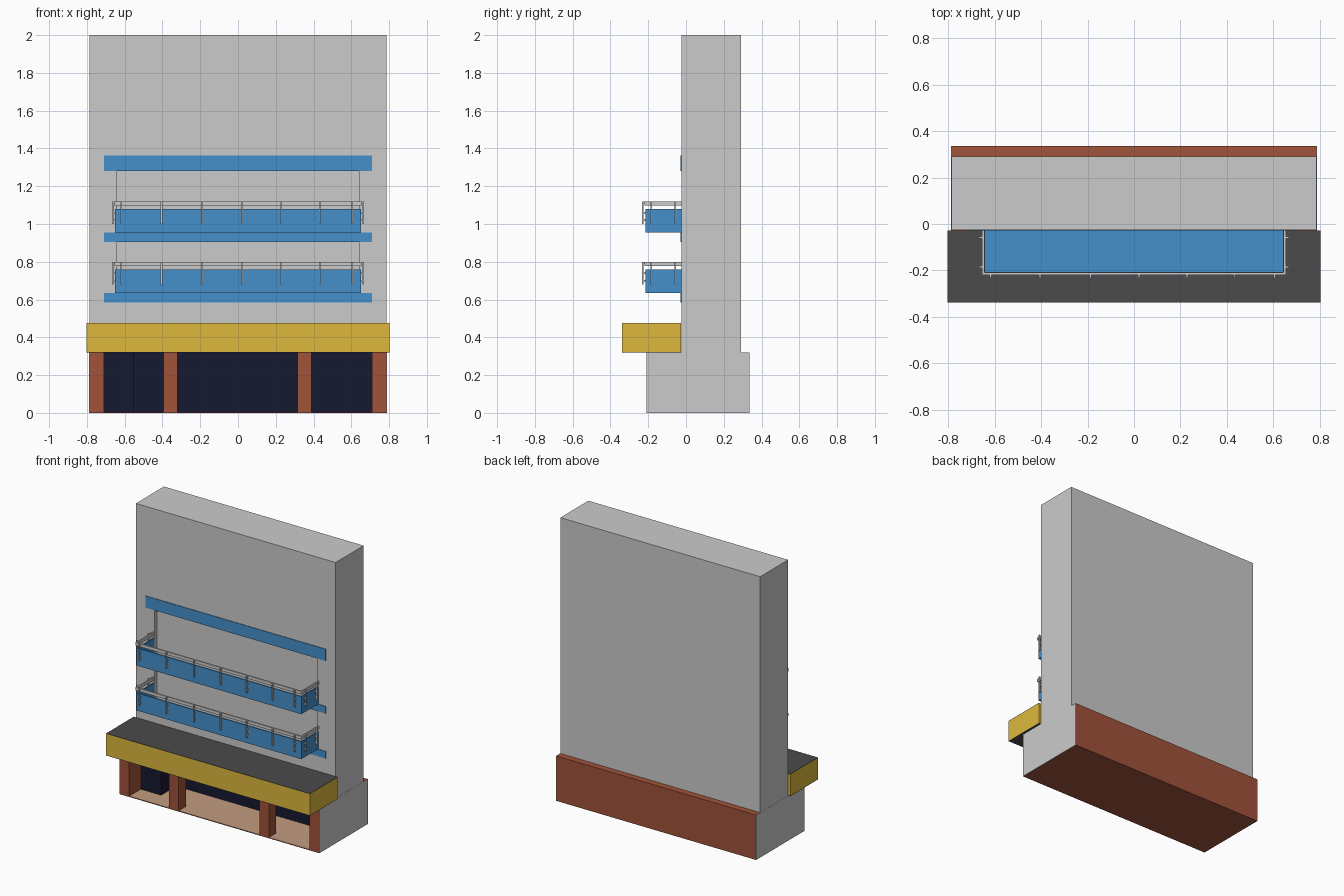
import bpy, bmesh

if "Cube" in bpy.data.objects:
    bpy.data.objects.remove(bpy.data.objects["Cube"])


def material(name, r, g, b):
    m = bpy.data.materials.new(name)
    m.diffuse_color = (r, g, b, 1)
    m.use_nodes = True
    m.node_tree.nodes["Principled BSDF"].inputs["Base Color"].default_value = m.diffuse_color
    return m


BLUE = material("blue_paint", .06, .28, .60)
BRICK = material("brick_red", .35, .085, .042)
YELLOW = material("yellow_sign", .72, .48, .045)
NAVY = material("dark_glass", .008, .009, .03)
DARK = material("dark_roof", .07, .07, .07)
TAN = material("tan_floor", .54, .33, .22)


def boxes(name, specs, mat=None):
    """One object from boxes given as (x0, x1, y0, y1, z0, z1)."""
    bm = bmesh.new()
    for x0, x1, y0, y1, z0, z1 in specs:
        verts = bmesh.ops.create_cube(bm, size=1)["verts"]
        for v in verts:
            v.co.x = x1 if v.co.x > 0 else x0
            v.co.y = y1 if v.co.y > 0 else y0
            v.co.z = z1 if v.co.z > 0 else z0
    me = bpy.data.meshes.new(name)
    bm.to_mesh(me)
    bm.free()
    ob = bpy.data.objects.new(name, me)
    bpy.context.collection.objects.link(ob)
    if mat:
        me.materials.append(mat)
    return ob


W = 0.787       # half width of the building
FACE = -0.025   # front plane of the tower

# Tower with two shallow recessed openings behind the balconies
tower = boxes("tower", [(-W, W, FACE, .29, .32, 2)])
cutter = boxes("recess_cutter", [(-.64, .64, -.1, .005, .635, .905),
                                 (-.64, .64, -.1, .005, .955, 1.28)])
cutter.hide_render = True
cutter.hide_set(True)
cut = tower.modifiers.new("recesses", 'BOOLEAN')
cut.operation = 'DIFFERENCE'
cut.solver = 'EXACT'
cut.object = cutter

# Blue bands on the facade
boxes("facade_bands", [(-.71, .71, FACE - .004, FACE + .001, z0, z1)
                       for z0, z1 in ((.585, .635), (.905, .955), (1.28, 1.363))], BLUE)

# Ground floor: brick back, base, side walls and pillars
boxes("brick_back", [(-W, W, .095, .336, .004, .32)], BRICK)
boxes("brick_base", [(-W, W, -.21, .336, 0, .004)], BRICK)
boxes("brick_side_walls", [(-W, -.71, -.21, .095, .004, .32),
                           (.71, W, -.21, .095, .004, .32)], BRICK)
boxes("brick_pillars", [(x, x + .075, -.21, -.13, .004, .32) for x in (-.395, .315)], BRICK)
boxes("grey_side_panels", [(s * W - .001, s * W + .001, -.21, .336, 0, .32) for s in (-1, 1)])
boxes("shop_floor", [(-.71, .71, -.21, .095, .004, .006)], TAN)
boxes("shop_back_wall", [(-.71, .71, .09, .095, .006, .32)], NAVY)
boxes("shop_entrance_block", [(-.71, -.55, -.08, .09, .006, .32)], NAVY)

# Sign canopy with dark top and underside
boxes("canopy_sign", [(-.803, .803, -.338, -.027, .323, .475)], YELLOW)
boxes("canopy_roof", [(-.803, .803, -.338, -.027, .475, .477),
                      (-.803, .803, -.338, -.027, .32, .323)], DARK)

# Balconies: open trays with railings bracketed outside the parapet
POSTS_X = (-.618, -.405, -.188, .022, .228, .432, .605)
POSTS_Y = (-.185, -.058)
T = .004        # half thickness of railing bars
for label, z in (("lower", .635), ("upper", .955)):
    top = z + .125
    boxes(label + "_balcony_parapet", [
        (-.65, .65, -.215, -.207, z, top),
        (-.65, -.642, -.207, FACE, z, top),
        (.642, .65, -.207, FACE, z, top),
        (-.642, .642, -.207, FACE, z, z + .008)], BLUE)

    r0, r1 = z + .143, z + .165
    bars = [(-.655, .655, -.22, -.21, r0, r1)]
    bars += [(s * .65 - .005, s * .65 + .005, -.21, FACE, r0, r1) for s in (-1, 1)]
    for x in POSTS_X:
        bars.append((x - T, x + T, -.233, -.225, z + .045, r1))
        for a, b in ((r1 - .012, r1 - .002), (z + .06, z + .068), (z + .1, z + .108)):
            bars.append((x - T, x + T, -.226, -.213, a, b))
    for s in (-1, 1):
        for y in POSTS_Y:
            lo, hi = sorted((s * .66, s * .668))
            bars.append((lo, hi, y - T, y + T, z + .045, r1))
            lo, hi = sorted((s * .648, s * .661))
            for a, b in ((r1 - .012, r1 - .002), (z + .06, z + .068), (z + .1, z + .108)):
                bars.append((lo, hi, y - T, y + T, a, b))
    boxes(label + "_balcony_railing", bars)
